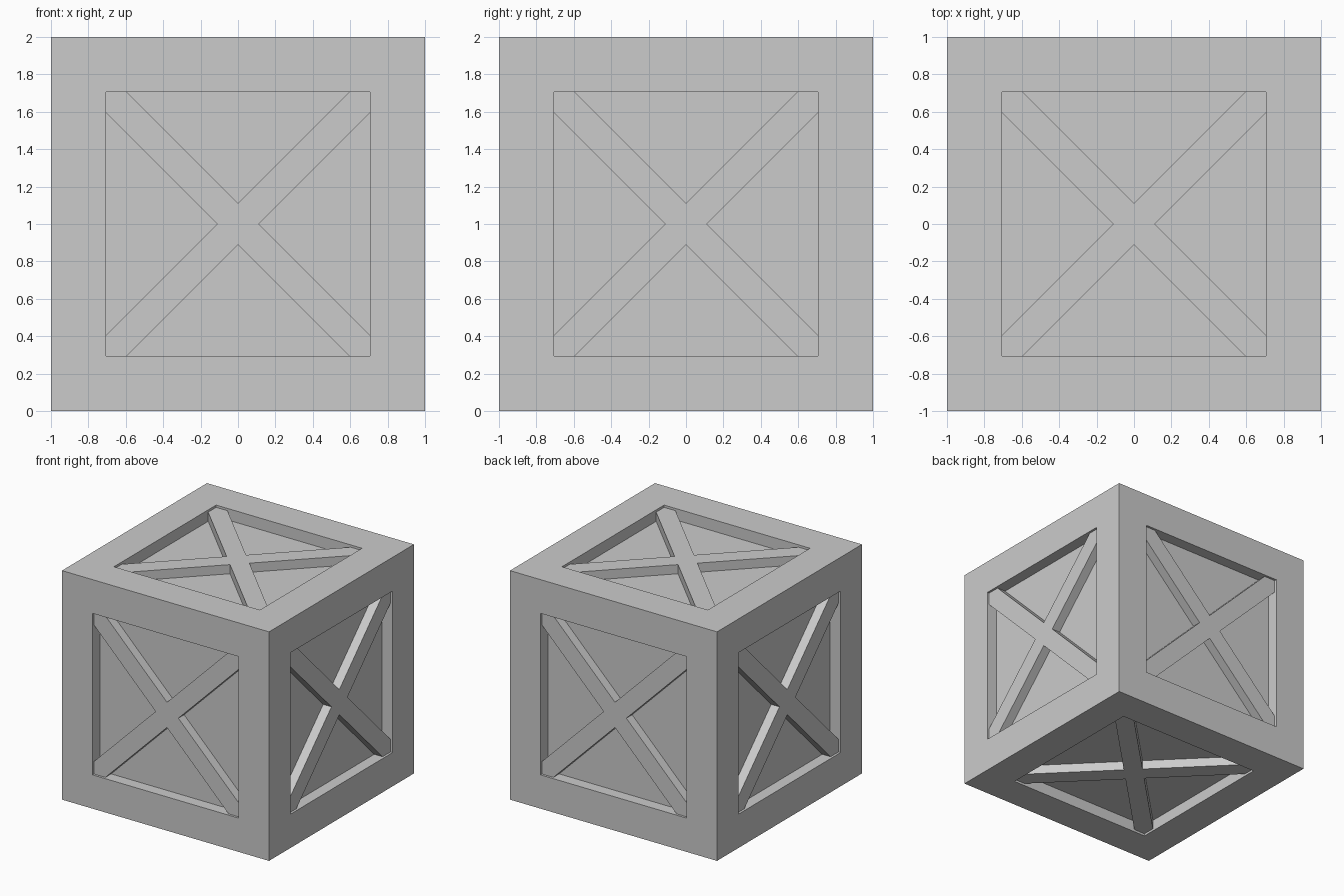
import bpy, bmesh
from math import radians
from mathutils import Matrix, Vector

if "Cube" in bpy.data.objects:
    bpy.data.objects.remove(bpy.data.objects["Cube"])

HALF = 1.0        # half the crate size
OPEN = 0.705      # half the opening in each side
RECESS = 0.1      # panel depth below the frame
BRACE_DROP = 0.02 # brace depth below the frame
C = 0.11          # diagonal half width of the brace


def finish(bm, name):
    bmesh.ops.recalc_face_normals(bm, faces=bm.faces)
    mesh = bpy.data.meshes.new(name)
    bm.to_mesh(mesh)
    bm.free()
    obj = bpy.data.objects.new(name, mesh)
    bpy.context.collection.objects.link(obj)
    return obj


# Crate body: cube with a square recess in every side
bm = bmesh.new()
bmesh.ops.create_cube(bm, size=2 * HALF, matrix=Matrix.Translation((0, 0, HALF)))
panels = list(bm.faces)
bmesh.ops.inset_individual(bm, faces=panels, thickness=HALF - OPEN, use_even_offset=True)
for face in bmesh.ops.extrude_discrete_faces(bm, faces=panels)["faces"]:
    bmesh.ops.translate(bm, verts=face.verts, vec=-face.normal * RECESS)
finish(bm, "crate_body")


# Cross brace: one X-shaped outline, extruded from the panel outwards
def cross_brace(name, rotation):
    bm = bmesh.new()
    quarter = [(C, 0), (OPEN, OPEN - C), (OPEN, OPEN), (OPEN - C, OPEN)]
    outline = []
    for k in range(4):
        turn = Matrix.Rotation(radians(90 * k), 4, 'Z')
        outline += [turn @ Vector((x, y, HALF - RECESS)) for x, y in quarter]
    face = bm.faces.new([bm.verts.new(p) for p in outline])
    ext = bmesh.ops.extrude_face_region(bm, geom=[face])["geom"]
    top = [v for v in ext if isinstance(v, bmesh.types.BMVert)]
    bmesh.ops.translate(bm, verts=top, vec=(0, 0, RECESS - BRACE_DROP))
    bmesh.ops.transform(bm, verts=bm.verts,
                        matrix=Matrix.Translation((0, 0, HALF)) @ rotation)
    finish(bm, name)


# One brace for each of the six sides
for name, angle, axis in [("top", 0, 'X'), ("front", 90, 'X'), ("bottom", 180, 'X'),
                          ("back", 270, 'X'), ("right", 90, 'Y'), ("left", 270, 'Y')]:
    cross_brace(name + "_brace", Matrix.Rotation(radians(angle), 4, axis))
